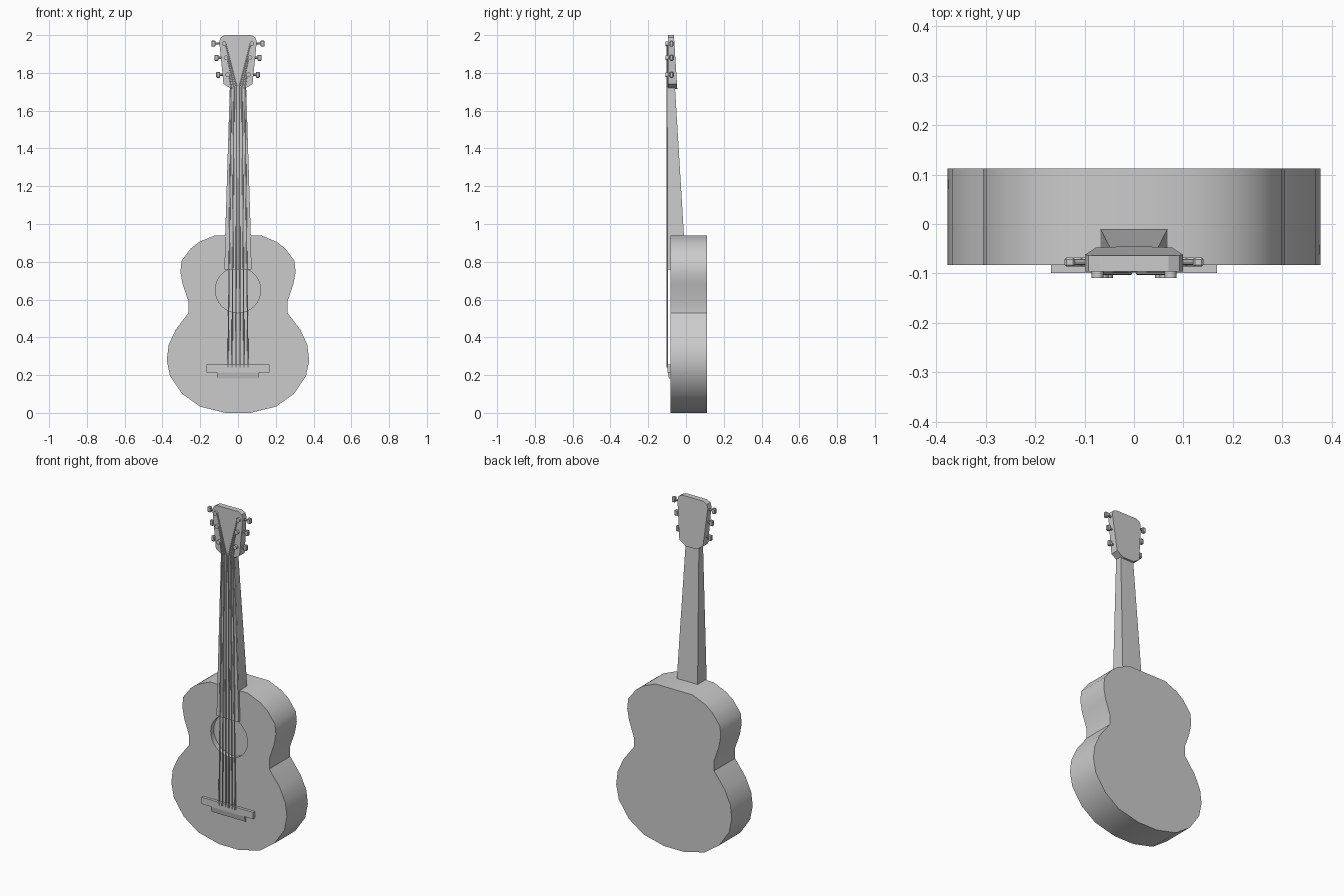
import bpy, bmesh, math
from mathutils import Vector

if "Cube" in bpy.data.objects:
    bpy.data.objects.remove(bpy.data.objects["Cube"])


def finish(name, bm, angle=None):
    bmesh.ops.recalc_face_normals(bm, faces=bm.faces)
    me = bpy.data.meshes.new(name)
    bm.to_mesh(me)
    bm.free()
    ob = bpy.data.objects.new(name, me)
    bpy.context.collection.objects.link(ob)
    if angle:
        smooth(ob, angle)
    return ob


def smooth(ob, angle):
    bpy.ops.object.select_all(action='DESELECT')
    ob.select_set(True)
    bpy.context.view_layer.objects.active = ob
    bpy.ops.object.shade_smooth_by_angle(angle=math.radians(angle))


def slab(name, half, front, back):
    """Mirror a right-hand (x, z) outline and loft it from front(z) to back(z)."""
    outline = half + [(-x, z) for x, z in reversed(half)]
    bm = bmesh.new()
    f = [bm.verts.new((x, front(z), z)) for x, z in outline]
    b = [bm.verts.new((x, back(z), z)) for x, z in outline]
    bm.faces.new(f)
    bm.faces.new(b[::-1])
    n = len(outline)
    for i in range(n):
        j = (i + 1) % n
        bm.faces.new((f[i], b[i], b[j], f[j]))
    return finish(name, bm)


def flat(y):
    return lambda z: y


def ramp(z0, y0, z1, y1):
    return lambda z: y0 + (y1 - y0) * (z - z0) / (z1 - z0)


def rod(name, a, b, radius, sides=12):
    a, b = Vector(a), Vector(b)
    bm = bmesh.new()
    bmesh.ops.create_cone(bm, cap_ends=True, segments=sides, radius1=radius,
                          radius2=radius, depth=(b - a).length)
    bmesh.ops.rotate(bm, verts=bm.verts, matrix=Vector((0, 0, 1)).rotation_difference(b - a).to_matrix())
    bmesh.ops.translate(bm, verts=bm.verts, vec=(a + b) / 2)
    return finish(name, bm, 40)


def tube(name, points, radius):
    cu = bpy.data.curves.new(name, 'CURVE')
    cu.dimensions = '3D'
    cu.bevel_depth = radius
    cu.bevel_resolution = 1
    cu.use_fill_caps = True
    sp = cu.splines.new('POLY')
    sp.points.add(len(points) - 1)
    for p, co in zip(sp.points, points):
        p.co = (*co, 1)
    ob = bpy.data.objects.new(name, cu)
    bpy.context.collection.objects.link(ob)


# Body with a recessed sound hole
TOP = -0.083
body = slab("body", [
    (0.065, 0), (0.2, 0.033), (0.295, 0.1), (0.36, 0.195), (0.377, 0.28),
    (0.367, 0.36), (0.33, 0.44), (0.262, 0.53), (0.262, 0.59), (0.293, 0.68),
    (0.305, 0.745), (0.299, 0.805), (0.25, 0.87), (0.205, 0.905), (0.122, 0.94)],
    flat(TOP), flat(0.112))
cutter = rod("sound_hole_cutter", (0, -0.2, 0.65), (0, TOP + 0.03, 0.65), 0.12, 32)
cutter.hide_render = True
mod = body.modifiers.new("sound_hole", 'BOOLEAN')
mod.object = cutter
mod.solver = 'EXACT'
bpy.context.view_layer.objects.active = body
bpy.ops.object.modifier_apply(modifier=mod.name)
bpy.data.objects.remove(cutter)
smooth(body, 35)

# Neck and fingerboard
slab("neck", [(0.068, 0.93), (0.043, 1.73)], flat(-0.09), ramp(0.94, -0.011, 1.72, -0.058))
slab("fingerboard", [(0.072, 0.76), (0.043, 1.725)], flat(-0.097), flat(-0.082))

# Wedge-shaped headstock
slab("headstock", [(0.035, 1.715), (0.077, 1.742), (0.099, 1.965), (0.092, 1.988), (0.07, 2.0)],
     flat(-0.096), ramp(1.715, -0.046, 2.0, -0.064))

# Stepped bridge
slab("bridge_bar", [(0.168, 0.215), (0.168, 0.255)], flat(-0.099), flat(-0.08))
slab("bridge_foot", [(0.11, 0.182), (0.11, 0.216)], ramp(0.182, -0.09, 0.216, -0.097), flat(-0.08))

# Tuners: post, shaft and button for each string
posts = [(0.055, 1.79, 0.095), (0.064, 1.88, 0.104), (0.074, 1.955, 0.12)]
for side in (-1, 1):
    for x, z, knob in posts:
        rod("tuner_post", (side * x, -0.09, z), (side * x, -0.109, z), 0.012)
        rod("tuner_shaft", (side * 0.06, -0.077, z), (side * (knob + 0.005), -0.077, z), 0.006, 8)
        bm = bmesh.new()
        bmesh.ops.create_cube(bm, size=1)
        bmesh.ops.scale(bm, verts=bm.verts, vec=(0.022, 0.019, 0.032))
        bmesh.ops.bevel(bm, geom=bm.edges[:], offset=0.004, segments=1, affect='EDGES')
        bmesh.ops.translate(bm, verts=bm.verts, vec=(side * (knob + 0.01), -0.077, z))
        finish("tuner_button", bm)

# Strings from the bridge over the neck to the posts
for side in (-1, 1):
    for i, (x, z, knob) in enumerate(reversed(posts)):
        k = side * (i + 0.5) / 2.5
        tube("string", [(k * 0.053, -0.1, 0.24), (k * 0.036, -0.1, 1.725),
                        (side * (x - 0.008), -0.1, z)], 0.0035)
